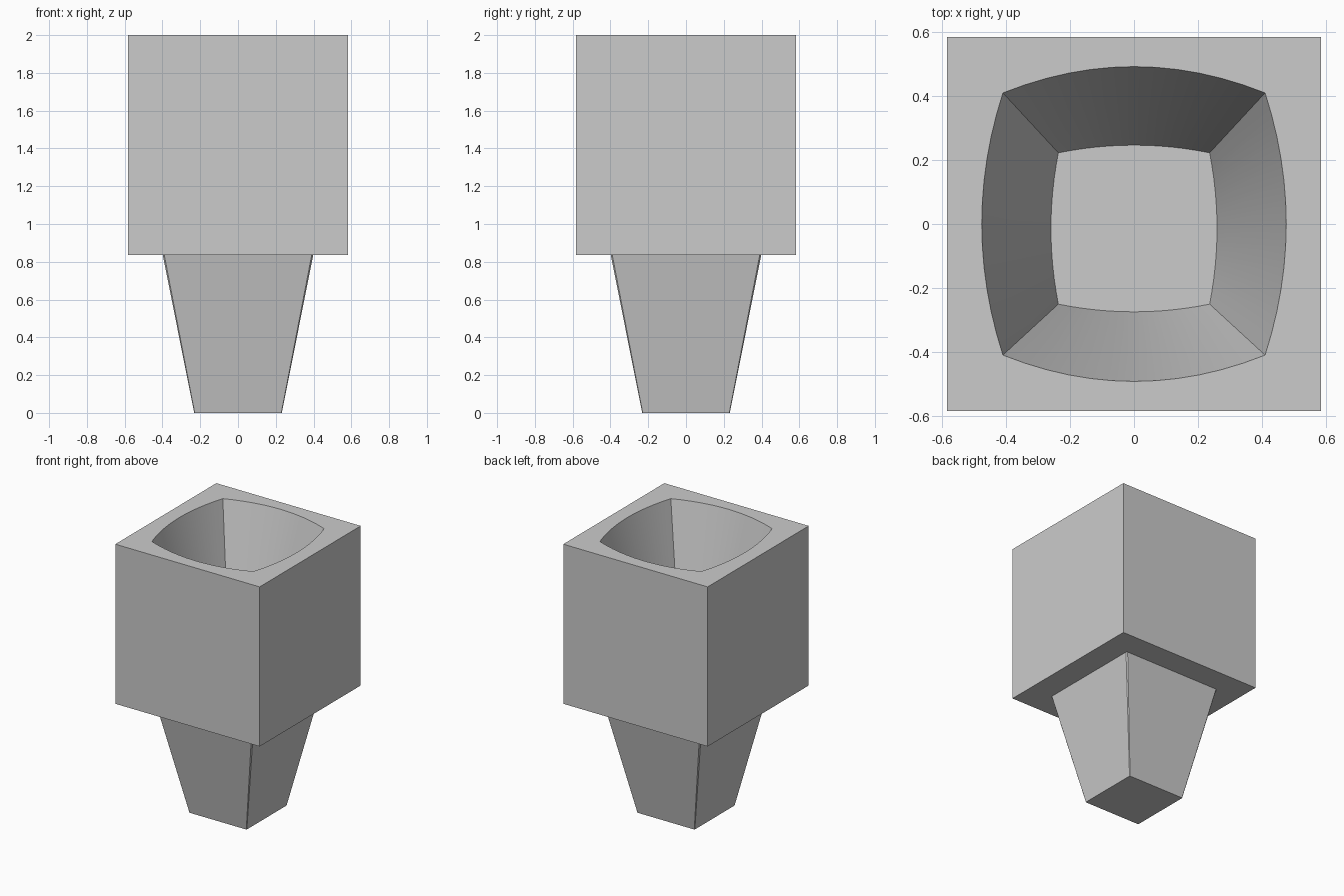
import bpy, bmesh, math

if "Cube" in bpy.data.objects:
    bpy.data.objects.remove(bpy.data.objects["Cube"])

HALF = 0.583        # half width of the block
UNDER = 0.835       # underside of the block
FLOOR = 1.14        # cavity floor
SEGS = 12           # segments per bowed cavity side

grey = bpy.data.materials.new("plain grey")
grey.diffuse_color = (0.60, 0.60, 0.60, 1)
grey.use_nodes = True
grey.node_tree.nodes["Principled BSDF"].inputs["Base Color"].default_value = grey.diffuse_color

bm = bmesh.new()


def ring(points, z):
    return [bm.verts.new((x, y, z)) for x, y in points]


def wall(low, high):
    n = len(low)
    for i in range(n):
        j = (i + 1) % n
        bm.faces.new((low[i], low[j], high[j], high[i]))


def loop_edges(loop):
    return [bm.edges.get((loop[i], loop[(i + 1) % len(loop)])) for i in range(len(loop))]


def flat_ring(outer, inner):
    bmesh.ops.triangle_fill(bm, edges=loop_edges(outer) + loop_edges(inner),
                            use_beauty=True, use_dissolve=False)


def chamfered_square(h, c):
    return [(-h + c, -h), (h - c, -h), (h, -h + c), (h, h - c),
            (h - c, h), (-h + c, h), (-h, h - c), (-h, -h + c)]


def bowed_square(h, bow_x, bow_y, shift=0.0):
    corners = [(-h, -h), (h, -h), (h, h), (-h, h)]
    normals = [(0, -bow_y), (bow_x, 0), (0, bow_y), (-bow_x, 0)]
    pts = []
    for k in range(4):
        (ax, ay), (bx, by) = corners[k], corners[(k + 1) % 4]
        for i in range(SEGS):
            t = i / SEGS
            bulge = 4 * t * (1 - t)
            pts.append((ax + (bx - ax) * t + normals[k][0] * bulge,
                        ay + (by - ay) * t + normals[k][1] * bulge + shift))
    return pts


# Square block sides
square = [(-HALF, -HALF), (HALF, -HALF), (HALF, HALF), (-HALF, HALF)]
block_low, block_top = ring(square, UNDER), ring(square, 2.0)
wall(block_low, block_top)

# Tapered peg with fine corner chamfers
peg_low = ring(chamfered_square(0.232, 0.003), 0.0)
peg_top = ring(chamfered_square(0.398, 0.008), UNDER)
wall(peg_low, peg_top)
bm.faces.new(peg_low)

# Tapered cavity with bowed walls
cavity_floor = ring(bowed_square(0.236, 0.023, 0.024, -0.014), FLOOR)
cavity_rim = ring(bowed_square(0.409, 0.066, 0.082), 2.0)
wall(cavity_floor, cavity_rim)
bm.faces.new(cavity_floor)

# Rim around the cavity and shoulder around the peg
flat_ring(block_top, cavity_rim)
flat_ring(block_low, peg_top)

bmesh.ops.recalc_face_normals(bm, faces=bm.faces[:])
mesh = bpy.data.meshes.new("socket_block_with_peg")
bm.to_mesh(mesh)
bm.free()
mesh.materials.append(grey)
body = bpy.data.objects.new("socket_block_with_peg", mesh)
bpy.context.collection.objects.link(body)

bpy.context.view_layer.objects.active = body
body.select_set(True)
bpy.ops.object.shade_smooth_by_angle(angle=math.radians(25))
